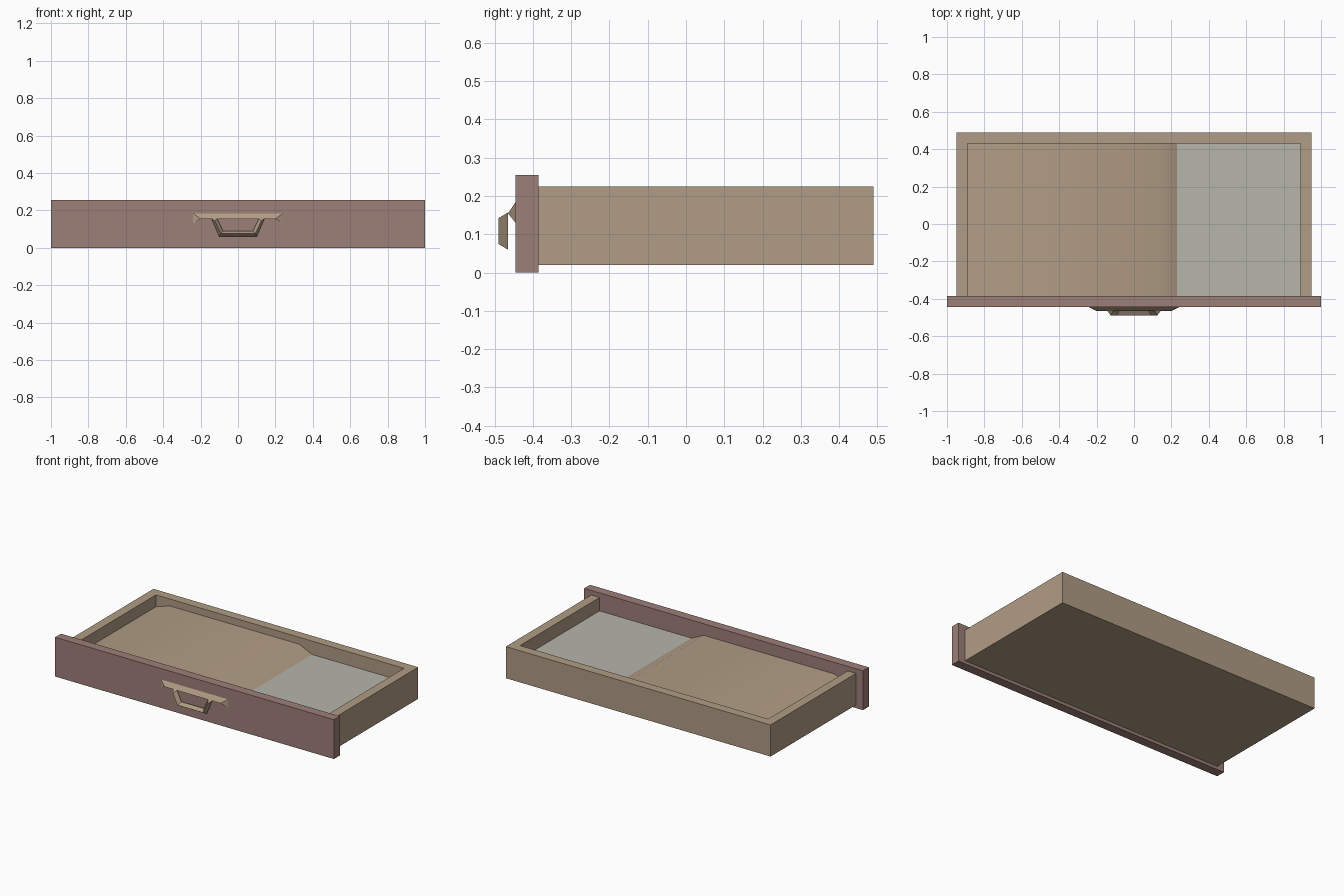
import bpy
import bmesh
import math

if "Cube" in bpy.data.objects:
    bpy.data.objects.remove(bpy.data.objects["Cube"], do_unlink=True)


def material(name, rgb):
    mat = bpy.data.materials.new(name)
    mat.use_nodes = True
    color = (*rgb, 1.0)
    mat.diffuse_color = color
    mat.node_tree.nodes["Principled BSDF"].inputs["Base Color"].default_value = color
    return mat


tan_wood = material("tan_wood", (0.44, 0.335, 0.235))
red_wood = material("reddish_wood", (0.34, 0.215, 0.19))
grey_lining = material("grey_lining", (0.465, 0.465, 0.41))


def finish(name, bm, mat):
    bmesh.ops.recalc_face_normals(bm, faces=bm.faces)
    mesh = bpy.data.meshes.new(name)
    bm.to_mesh(mesh)
    bm.free()
    mesh.materials.append(mat)
    obj = bpy.data.objects.new(name, mesh)
    bpy.context.collection.objects.link(obj)
    return obj


def prism(name, profile, low, high, mat, axis="z"):
    """Extrude an outline along z (xy outline) or along y (xz outline)."""
    bm = bmesh.new()
    if axis == "z":
        points = [(a, b, low) for a, b in profile]
        offset = (0, 0, high - low)
    else:
        points = [(a, low, b) for a, b in profile]
        offset = (0, high - low, 0)
    face = bm.faces.new([bm.verts.new(p) for p in points])
    grown = bmesh.ops.extrude_face_region(bm, geom=[face], use_keep_orig=True)
    moved = [v for v in grown["geom"] if isinstance(v, bmesh.types.BMVert)]
    bmesh.ops.translate(bm, verts=moved, vec=offset)
    return finish(name, bm, mat)


def rectangle(x0, x1, y0, y1):
    return [(x0, y0), (x1, y0), (x1, y1), (x0, y1)]


# Main dimensions
FRONT, JOINT, BACK = -0.445, -0.385, 0.49
OUT, INN, INN_BACK = 0.95, 0.89, 0.43
BASE, RIM, LINING = 0.02, 0.225, 0.138

# Front panel
prism("front_panel", rectangle(-1, 1, FRONT, JOINT), 0, 0.255, red_wood)

# Side and back walls as one U shape, closed by the panel
walls = [(-OUT, JOINT), (-OUT, BACK), (OUT, BACK), (OUT, JOINT),
         (INN, JOINT), (INN, INN_BACK), (-INN, INN_BACK), (-INN, JOINT)]
prism("drawer_walls", walls, BASE, RIM, tan_wood)

# Floor and its lining
prism("drawer_floor", rectangle(-INN, INN, JOINT, INN_BACK), BASE, LINING - 0.005, tan_wood)
prism("floor_lining", rectangle(-INN, INN, JOINT, INN_BACK), LINING - 0.005, LINING, grey_lining)

# Raised insert with sloping ends
insert = [(-INN, LINING - 0.003), (-INN, 0.148), (-0.79, 0.18),
          (0.14, 0.18), (0.23, LINING), (0.23, LINING - 0.003)]
raised = prism("raised_insert", insert, JOINT, INN_BACK, tan_wood, axis="y")
bpy.ops.object.select_all(action="DESELECT")
raised.select_set(True)
bpy.context.view_layer.objects.active = raised
bpy.ops.object.shade_smooth_by_angle(angle=math.radians(35))

# Handle mount: sloped bar with flared ends
bm = bmesh.new()
ends = []
for s in (-1, 1):
    coords = [(0.24 * s, FRONT, 0.184), (0.24 * s, FRONT, 0.13),
              (0.2 * s, -0.465, 0.155), (0.2 * s, FRONT, 0.155)]
    ends.append([bm.verts.new(c) for c in coords])
for top, low, tip, root in ends:
    bm.faces.new((top, low, tip))
    bm.faces.new((low, tip, root))
    bm.faces.new((top, low, root))
for i, j in ((0, 2), (2, 3), (3, 0)):
    bm.faces.new((ends[0][i], ends[1][i], ends[1][j], ends[0][j]))
finish("handle_mount", bm, tan_wood)

# Handle pull: three-sided bail hanging below the mount
# Each rail is: half width at top, top height, half width below, bottom height, depth
bm = bmesh.new()
rails = []
for wide, high, narrow, low, y in ((0.142, 0.157, 0.1, 0.06, -0.465),
                                   (0.124, 0.142, 0.092, 0.075, -0.49),
                                   (0.112, 0.157, 0.08, 0.09, -0.465)):
    path = [(-wide, high), (-narrow, low), (narrow, low), (wide, high)]
    rails.append([bm.verts.new((x, y, z)) for x, z in path])
for r in range(3):
    a, b = rails[r], rails[(r + 1) % 3]
    for k in range(3):
        bm.faces.new((a[k], a[k + 1], b[k + 1], b[k]))
for k in (0, 3):
    bm.faces.new([rail[k] for rail in rails])
finish("handle_pull", bm, tan_wood)
